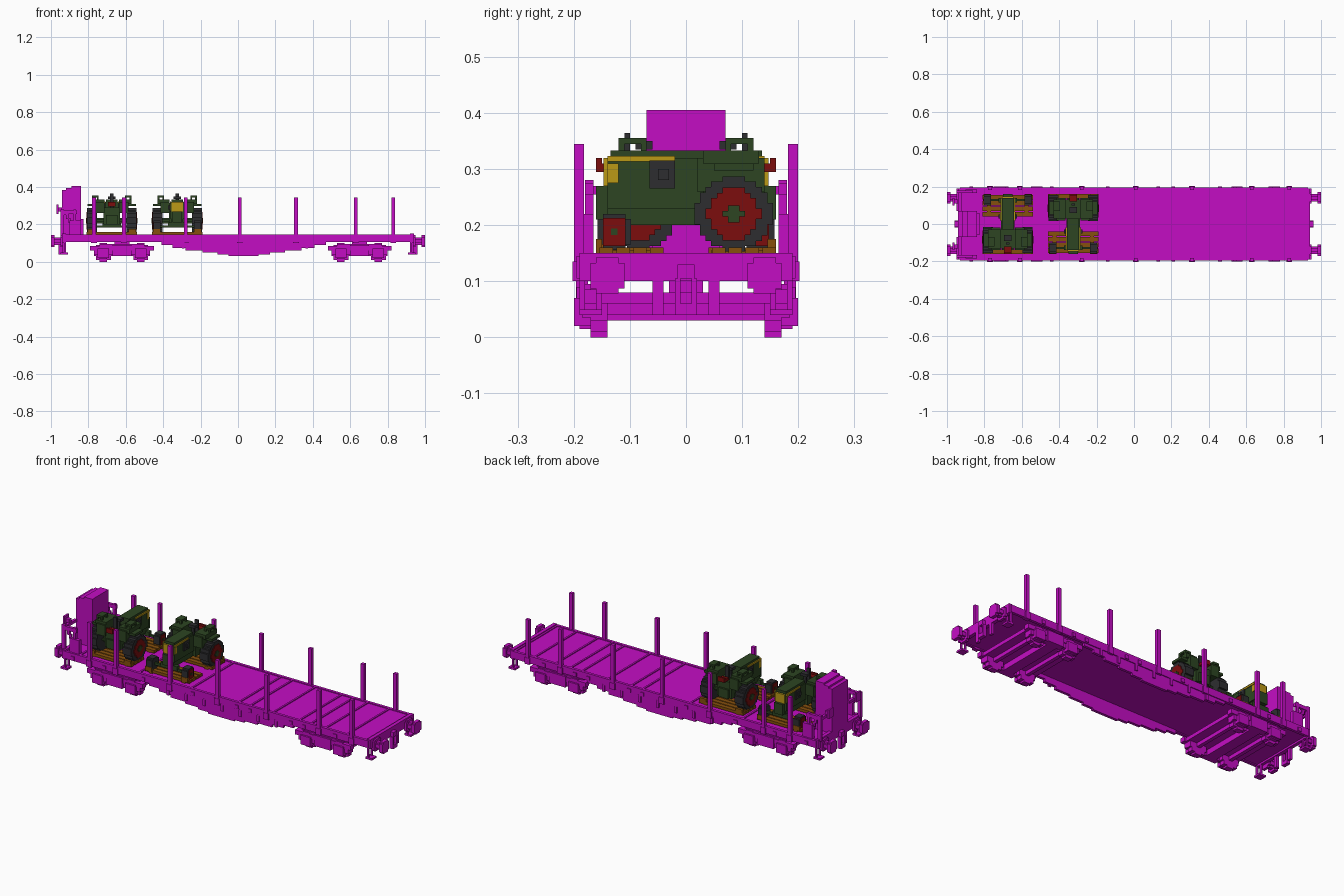
import bpy, bmesh, math
from mathutils import Matrix, Vector

if "Cube" in bpy.data.objects:
    bpy.data.objects.remove(bpy.data.objects["Cube"])

UNIT = 0.01  # one block of the model


def material(name, r, g, b):
    mat = bpy.data.materials.new(name)
    mat.use_nodes = True
    mat.diffuse_color = (r, g, b, 1)
    mat.node_tree.nodes["Principled BSDF"].inputs["Base Color"].default_value = (r, g, b, 1)
    return mat


MAGENTA = material("magenta", .55, .004, .55)
GREEN = material("dark green", .026, .06, .016)
GREY = material("charcoal", .027, .027, .03)
RED = material("deep red", .2, .004, .004)
YELLOW = material("yellow", .5, .32, .008)
BROWN = material("plank brown", .24, .08, .004)


def mirrored(boxes, axes):
    """Copy boxes (x0, x1, y0, y1, z0, z1) across the centre planes."""
    out = list(boxes)
    if "x" in axes:
        out += [(-b[1], -b[0]) + tuple(b[2:]) for b in out]
    if "y" in axes:
        out += [tuple(b[:2]) + (-b[3], -b[2]) + tuple(b[4:]) for b in out]
    return out


def part(name, mat, boxes, mirror="", at=(0, 0, 0), flip_y=1):
    """Join boxes into one object."""
    bm = bmesh.new()
    for x0, x1, y0, y1, z0, z1 in mirrored(boxes, mirror):
        centre = Vector(((x0 + x1) / 2, flip_y * (y0 + y1) / 2, (z0 + z1) / 2)) + Vector(at)
        size = Vector((x1 - x0, y1 - y0, z1 - z0))
        bmesh.ops.create_cube(bm, size=1, matrix=Matrix.Translation(centre * UNIT)
                              @ Matrix.Diagonal((size * UNIT).to_4d()))
    mesh = bpy.data.meshes.new(name)
    bm.to_mesh(mesh)
    bm.free()
    mesh.materials.append(mat)
    obj = bpy.data.objects.new(name, mesh)
    bpy.context.collection.objects.link(obj)
    return obj


def disc(axis, start, end, centre, z, radius):
    """Blocky disc between start and end along the x or y axis."""
    rows = math.ceil(radius * 2)
    boxes = []
    for i in range(rows):
        low = z - radius + i * 2 * radius / rows
        high = low + 2 * radius / rows
        half = max(1, round(math.sqrt(max(0, radius ** 2 - ((low + high) / 2 - z) ** 2))))
        span = (centre - half, centre + half)
        boxes.append((start, end) + span + (low, high) if axis == "x"
                     else span + (start, end) + (low, high))
    return boxes


# Wagon deck, side beams and raised cross ribs
part("deck", MAGENTA, [(-94, 93, -19, 19, 11, 14)])
part("side_beam", MAGENTA, [(-93, 93, 18, 19.5, 10.5, 14.5)], "y")
part("deck_rib", MAGENTA, [(x, x + 1, -19, 19, 14, 14.5)
                           for x in (-84, -48, -16, 13, 20, 34, 50, 57, 66, 79, 91)])

# Stepped belly girders
steps = [(44, 9), (38, 7.5), (31, 6), (22, 5), (14, 4), (8, 3.2)]
part("belly_girder", MAGENTA, [(3 - half, 3 + half, 17.5, 19, z, 11) for half, z in steps], "y")
part("girder_rib", MAGENTA, [(x, x + 1.5, 18, 19.6, 7, 11) for x in range(-30, 40, 11)], "y")

# Stakes and their sockets
stakes = (-77, -61, -28, 1, 31, 63, 83)
part("stake", MAGENTA, [(x - 1, x + 1, 18.2, 20, 12, 34.5) for x in stakes], "y")
part("stake_socket", MAGENTA, [(x - 1.5, x + 1.5, 18, 20.2, 10, 13.5) for x in stakes], "y")
part("lashing_ring", MAGENTA, [(x, x + 2, 19, 20, 11, 13)
                               for x in (-88, -69, -45, -15, 12, 20, 45, 53, 72)], "y")

# Bogies
for label, bx in (("rear", -62), ("front", 65)):
    at = (bx, 0, 0)
    wheels, boxes = [], []
    for x in (-10, 10):
        wheels += [(b[0] + x, b[1] + x) + b[2:] for b in disc("y", 14, 17, 0, 5, 5)]
        boxes += [(x - 5, x + 5, 17, 18.5, 3.5, 8), (x - 3, x + 3, 17, 20, 2, 7),
                  (x - 2, x + 2, 17, 19, 1.5, 9)]
    part(label + "_bogie_wheel", MAGENTA, wheels, "y", at)
    part(label + "_axle_box", MAGENTA, boxes, "y", at)
    part(label + "_axle", MAGENTA, [(9, 11, -15, 15, 4, 6)], "x", at)
    part(label + "_bogie_frame", MAGENTA, [(-17, 17, 16, 19, 6, 8.5), (-12, 12, 16.5, 18.5, 8, 9.5),
                                           (-5, 5, 16, 19.5, 3, 9)], "y", at)
    part(label + "_bogie_plate", MAGENTA, [(-16, 16, -17, 17, 6, 8), (-3, 3, -17, 17, 3, 7),
                                           (-4, 4, -3, 3, 8, 11)], "", at)

# Buffers, couplings and end steps on both ends
part("headstock", MAGENTA, [(92, 94, -19, 19, 10, 15)], "x")
part("buffer_shank", MAGENTA, disc("x", 94, 98, 14, 11, 2), "xy")
part("buffer_head", MAGENTA, disc("x", 98, 100, 14, 11, 3.2), "xy")
part("buffer_collar", MAGENTA, disc("x", 93.5, 95, 14, 11, 3.2), "xy")
part("coupling", MAGENTA, [(92, 96, -1.5, 1.5, 10.5, 13), (94, 96, -2, -1, 5, 10.5),
                           (94, 96, 1, 2, 5, 10.5), (94, 96, -2, 2, 4, 6)], "x")
part("brake_pipe", MAGENTA, [(92.5, 94, 4, 6, 4, 11)], "xy")
part("end_step", MAGENTA, [(91, 95, 15, 19, 4, 5), (92, 93, 18, 19, 4, 11),
                           (92, 93, 15, 16, 4, 11)], "xy")

# Tall end wall with its railings
part("end_wall", MAGENTA, [(-94, -84, -7, 7, 14, 38.5), (-92, -84, -7, 7, 38, 39.5),
                           (-89, -84, -7, 7, 39, 40.5), (-84, -82.5, -6, 6, 14, 23)])
rail = [(-95, -93, 16.5, 18, 14, 28), (-88, -86.5, 16.5, 18, 14, 28), (-95, -86, 16.5, 18, 25.5, 27.5),
        (-95, -93.5, 7, 18, 25.5, 27), (-90, -84, 16.5, 18.5, 14, 22)]
rail += [(-93 + i, -91.5 + i, 16.5, 17.5, 25 - 2 * i, 27.5 - 2 * i) for i in range(6)]
part("end_railing", MAGENTA, rail, "y")
part("hand_wheel", MAGENTA, disc("x", -97, -96, 12, 28, 2.5) + [(-96, -94, 11, 13, 27, 29)], "y")


def tractor(label, cx, way):
    """Tractor centred on cx whose nose points along +y (way 1) or -y (way -1)."""
    def add(name, mat, boxes, mirror=""):
        part(label + "_" + name, mat, boxes, mirror, (cx, 0, 0), way)

    # Loading planks
    add("plank", BROWN, [(-13.5, 13.5, y, y + 2.4, 14.5, 16)
                         for y in (-16, -13, -10, -7, 4, 7, 10, 13)])
    add("plank_batten", BROWN, [(x, x + 2, y, y + 11, 14, 15.5) for x in (-11, 9) for y in (-15.5, 4.5)])
    add("wheel_chock", BROWN, [(9, 13, -16, -14.5, 15, 17.5), (9, 13, 15, 16, 15, 17.5)], "x")

    # Body
    add("hood", GREEN, [(-3.5, 3.5, -3, 14, 23, 32), (-3, 3, -3, 13.5, 32, 33.3)])
    add("chassis", GREEN, [(-3, 3, -14, 14, 20, 25), (-2.5, 2.5, 13, 16, 21, 27),
                           (-4.5, 4.5, -13, -3, 20, 29)])
    add("grille", YELLOW, [(-3, 3, 14, 14.7, 27, 32), (-2, 2, 14, 14.9, 25, 27)])
    add("hood_stripe", YELLOW, [(3.3, 3.9, 2, 14, 31.3, 32.3), (3.3, 3.8, 12, 14, 27.5, 31)], "x")
    add("engine", GREY, [(3, 4.2, 2, 6.5, 26.5, 31.5), (3, 5, 3, 5, 28, 30)], "x")

    # Fenders, work frames, seat and steering
    add("fender", GREEN, [(4, 9, -14, -2, 26, 32), (4, 10.5, -13, -3, 31, 33.3),
                          (9, 13, -12, -5, 29.7, 31)], "x")
    add("fender_frame", GREEN, [(x, x + 1, y, y + 1, 33, 35.5) for x in (7, 9.5) for y in (-12, -8)]
        + [(7, 10.5, -12, -7, 34.5, 35.5)], "x")
    add("seat", RED, [(-2, 2, -16, -12, 29.5, 31), (-2, 2, -16, -15, 30, 32)])
    add("steering", GREY, [(-.7, .7, -8, -7, 28, 35), (-2, 2, -9, -6, 33.5, 35),
                           (-1, 1, -11, -10, 29, 36.4)])

    # Wheels and axles
    add("rear_tyre", GREY, disc("x", 8, 13.2, -8.5, 22, 6.7), "x")
    add("rear_rim", RED, disc("x", 8.5, 13.5, -8.5, 22, 4.7), "x")
    add("rear_hub", GREEN, disc("x", 3, 13.8, -8.5, 22, 1.5), "x")
    add("front_tyre", GREY, disc("x", 9, 12.6, 12.8, 18.8, 3.2), "x")
    add("front_rim", RED, disc("x", 9.2, 13, 12.8, 18.8, 2.5), "x")
    add("front_axle", GREEN, [(-13.2, 13.2, 12.2, 13.4, 18.2, 19.4), (-5, 5, 11.5, 14, 18.5, 21)])


tractor("first_tractor", -67.5, 1)
tractor("second_tractor", -32.5, -1)
